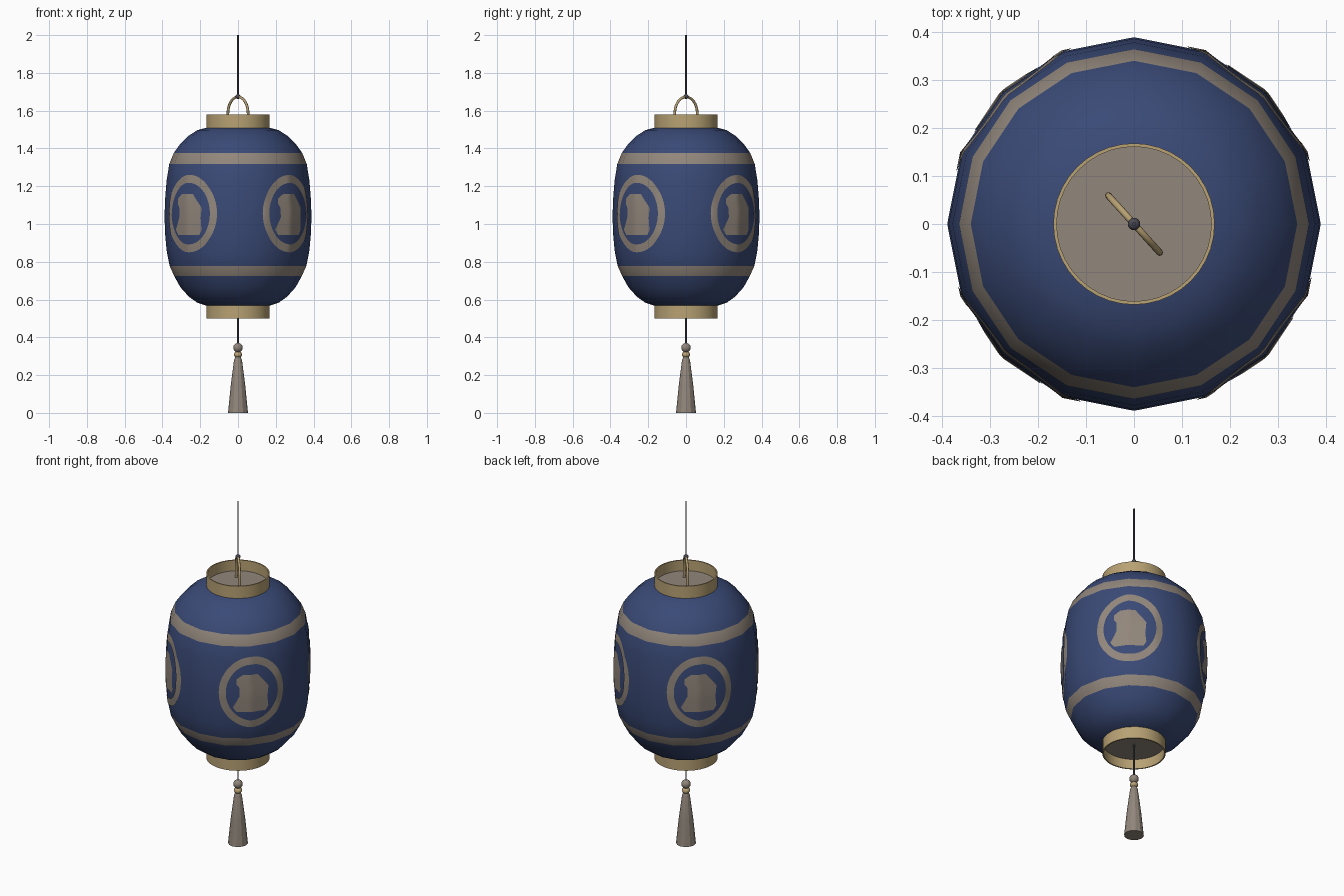
import bpy, math
from math import sin, cos, pi, radians

if "Cube" in bpy.data.objects:
    bpy.data.objects.remove(bpy.data.objects["Cube"])


def mat(name, rgb):
    m = bpy.data.materials.new(name)
    m.diffuse_color = (*rgb, 1)
    m.use_nodes = True
    m.node_tree.nodes["Principled BSDF"].inputs["Base Color"].default_value = m.diffuse_color
    return m


BLUE = mat("indigo_paper", (0.042, 0.068, 0.182))
TAUPE = mat("taupe_paint", (0.285, 0.24, 0.2))
GOLD = mat("pale_gold", (0.48, 0.36, 0.175))
DARK = mat("dark_cord", (0.07, 0.07, 0.09))


def make(name, verts, faces, mats, angle=40):
    me = bpy.data.meshes.new(name)
    me.from_pydata(verts, [], faces)
    for m in mats:
        me.materials.append(m)
    me.shade_smooth()
    me.set_sharp_from_angle(angle=radians(angle))
    ob = bpy.data.objects.new(name, me)
    bpy.context.collection.objects.link(ob)
    return ob


def lathe(name, prof, n, mats, closed=False, caps=False, angle=40):
    """Revolve (radius, z) points, listed from bottom to top on the outside."""
    verts = [(r * cos(2 * pi * i / n), r * sin(2 * pi * i / n), z)
             for r, z in prof for i in range(n)]
    k = len(prof)
    faces = []
    for j in range(k if closed else k - 1):
        a, b = j * n, ((j + 1) % k) * n
        for i in range(n):
            i2 = (i + 1) % n
            faces.append((a + i, a + i2, b + i2, b + i))
    if caps:
        faces.append(tuple(reversed(range(n))))
        faces.append(tuple(range((k - 1) * n, k * n)))
    return make(name, verts, faces, mats, angle)


def ball(name, r, z, m, n=16, squash=1.0):
    prof = [(r * sin(t) + 1e-4, z - r * squash * cos(t)) for t in [pi * i / 8 for i in range(9)]]
    return lathe(name, prof, n, [m], caps=True)


# Paper body: 16 sides, with the two stripes cut in at their heights
SIDES = 16
PROFILE = [(.165, .567), (.215, .583), (.26, .615), (.305, .665), (.338, .725), (.362, .778),
           (.378, .86), (.386, .95), (.389, 1.04), (.386, 1.13), (.378, 1.23), (.364, 1.317),
           (.34, 1.376), (.305, 1.425), (.26, 1.468), (.215, 1.497), (.165, 1.51)]
body = lathe("lantern_body", PROFILE, SIDES, [BLUE, TAUPE])
for p in body.data.polygons:
    z = p.center.z
    p.material_index = 1 if .725 < z < .778 or 1.317 < z < 1.376 else 0


# Painted emblems: thin plates that follow the faceted body
def on_body(theta, z, lift=0.003):
    for (r0, z0), (r1, z1) in zip(PROFILE, PROFILE[1:]):
        if z0 <= z <= z1:
            r = r0 + (r1 - r0) * (z - z0) / (z1 - z0)
            break
    step = 2 * pi / SIDES
    r = r * cos(step / 2) / cos(theta % step - step / 2) + lift
    return (r * cos(theta), r * sin(theta), z)


def patch(name, rows, centre):
    """Grid of (u, v) points wrapped on the body around the centre angle."""
    w = len(rows[0])
    verts = [on_body(centre + u / .385, 1.055 + v) for row in rows for u, v in row]
    faces = [(j * w + i, j * w + i + 1, (j + 1) * w + i + 1, (j + 1) * w + i)
             for j in range(len(rows) - 1) for i in range(w - 1)]
    make(name, verts, faces, [TAUPE])


# Blob outline: (height, left edge, right edge)
BLOB = [(-.112, -.085, .075), (-.085, -.105, .09), (-.05, -.085, .085), (-.02, -.07, .085),
        (.03, -.07, .09), (.05, -.085, .075), (.08, -.085, .05), (.105, -.05, .03)]
SEG = 64
for k in range(4):
    centre = radians(46.5 - 90 + 90 * k)
    ring = []
    for s in range(3):
        a, b = .18 - .019 * s, .205 - .021 * s
        ring.append([(a * cos(-2 * pi * i / SEG), b * sin(-2 * pi * i / SEG))
                     for i in range(SEG + 1)])
    patch(f"emblem_ring_{k + 1}", ring[::-1][::-1], centre)
    blob = [[(l + (r - l) * i / 12, v) for i in range(13)] for v, l, r in BLOB]
    patch(f"emblem_blob_{k + 1}", blob, centre)

# Top and bottom rims with their recessed discs
for name, z0, z1, zd in (("top_rim", 1.505, 1.58, 1.515), ("bottom_rim", .50, .572, .56)):
    lathe(name, [(.161, z0), (.168, z0), (.168, z1), (.161, z1)], 40, [GOLD], closed=True)
    lathe(name + "_disc", [(.162, zd - .003), (.162, zd + .003)], 40, [TAUPE], caps=True)

# Arched handle, set diagonally over the top disc
path = [(-.08, 1.515)] + [(-.08 * cos(pi * i / 16), 1.585 + .088 * sin(pi * i / 16))
                          for i in range(17)] + [(.08, 1.515)]
cu = bpy.data.curves.new("handle", "CURVE")
cu.dimensions = "3D"
cu.bevel_depth = .007
cu.bevel_resolution = 2
sp = cu.splines.new("POLY")
sp.points.add(len(path) - 1)
for pt, (d, z) in zip(sp.points, path):
    pt.co = (d * cos(radians(-48)), d * sin(radians(-48)), z, 1)
cu.materials.append(GOLD)
bpy.context.collection.objects.link(bpy.data.objects.new("handle", cu))

# Cords and the knot on the handle
lathe("hanging_cord", [(.004, 1.67), (.004, 2.0)], 8, [DARK], caps=True)
lathe("tassel_cord", [(.004, .35), (.004, .565)], 8, [DARK], caps=True)
ball("cord_knot", .013, 1.675, DARK)

# Tassel: two beads and a flared skirt
ball("tassel_bead", .025, .345, TAUPE)
ball("tassel_collar", .022, .308, GOLD, squash=.8)
lathe("tassel_skirt", [(.053, 0), (.038, .15), (.021, .28), (.014, .297)], 12, [TAUPE],
      caps=True, angle=25)
